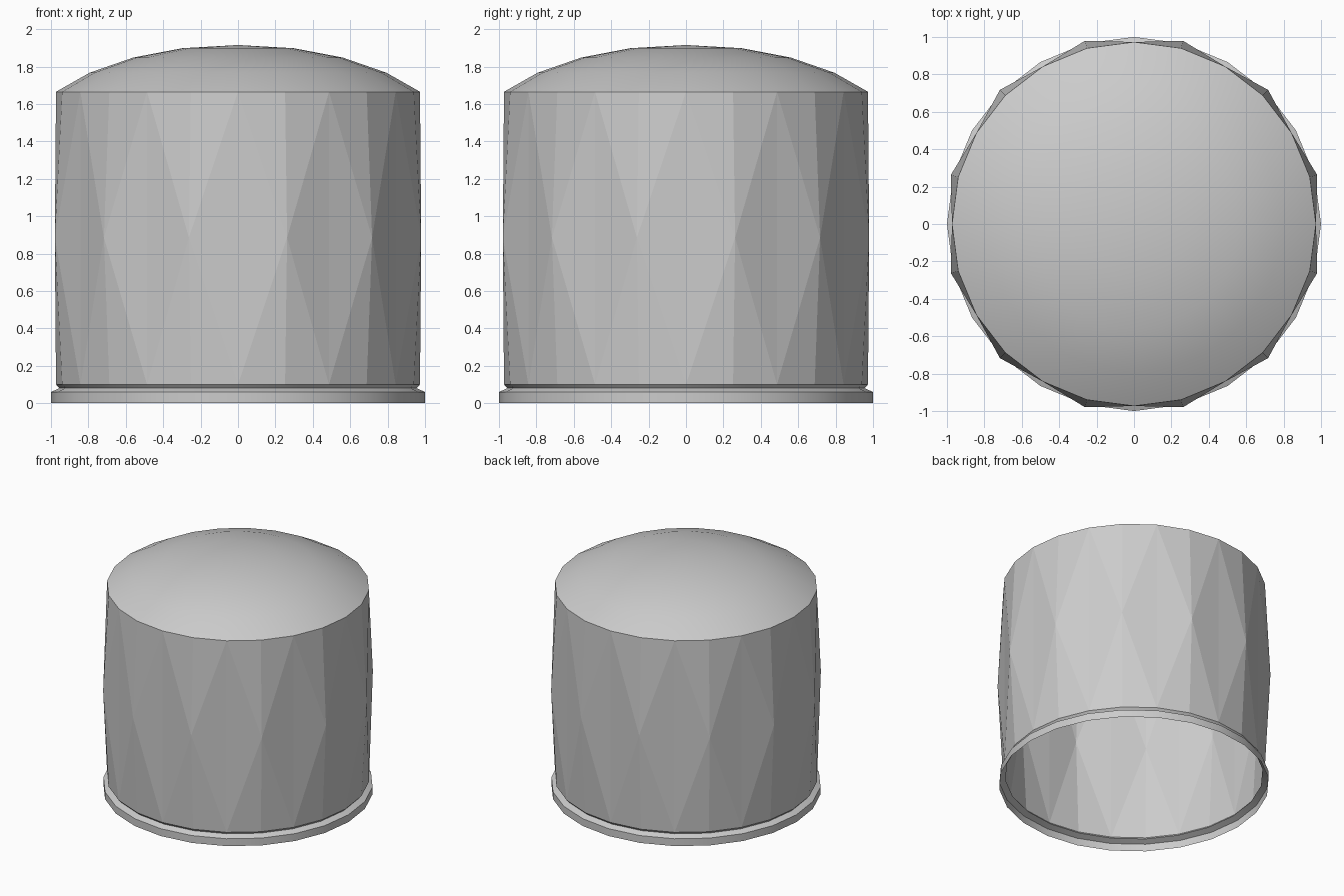
import bpy
from math import sin, cos, radians, pi

if "Cube" in bpy.data.objects:
    bpy.data.objects.remove(bpy.data.objects["Cube"])

N = 24        # sides of the round parts
R_WALL = 0.973


def circle(r, z, n=N, start=0.0):
    return [(r * cos(start + 2 * pi * i / n), r * sin(start + 2 * pi * i / n), z)
            for i in range(n)]


def make(name, verts, faces, smooth):
    me = bpy.data.meshes.new(name)
    me.from_pydata(verts, [], faces)
    me.update()
    ob = bpy.data.objects.new(name, me)
    bpy.context.collection.objects.link(ob)
    if smooth:
        bpy.ops.object.select_all(action='DESELECT')
        bpy.context.view_layer.objects.active = ob
        ob.select_set(True)
        bpy.ops.object.shade_smooth_by_angle(angle=radians(30))
    return ob


def lathe(name, profile, apex=None):
    verts, faces = [], []
    for r, z in profile:
        verts += circle(r, z)
    for k in range(len(profile) - 1):
        for i in range(N):
            j = (i + 1) % N
            a, b = k * N, (k + 1) * N
            faces.append((a + i, a + j, b + j, b + i))
    if apex is not None:
        verts.append((0, 0, apex))
        a = (len(profile) - 1) * N
        faces += [(a + i, a + (i + 1) % N, len(verts) - 1) for i in range(N)]
    return make(name, verts, faces, True)


# base ring with the narrow neck above it
lathe("base_ring", [(1.0, 0.0), (1.0, 0.06), (0.955, 0.08), (R_WALL, 0.10)])

# wall folded into diamonds: 24-sided ends, 12 raised points halfway up
verts = circle(R_WALL, 0.10) + circle(R_WALL, 1.665) + circle(1.014, 0.885, 12, radians(15))
faces = []
for k in range(12):
    a, b, c = 2 * k, 2 * k + 1, (2 * k + 2) % N
    m, m_prev = 2 * N + k, 2 * N + (k - 1) % 12
    faces += [(a, b, m), (b, c, m),                      # lower fans
              (N + b, N + a, m), (N + c, N + b, m),      # upper fans
              (a, m, N + a), (m_prev, a, N + a)]         # diamond halves
make("faceted_wall", verts, faces, False)

# shallow domed top
lathe("dome", [(R_WALL, 1.665), (0.793, 1.767), (0.56, 1.848), (0.297, 1.898)], 1.915)
